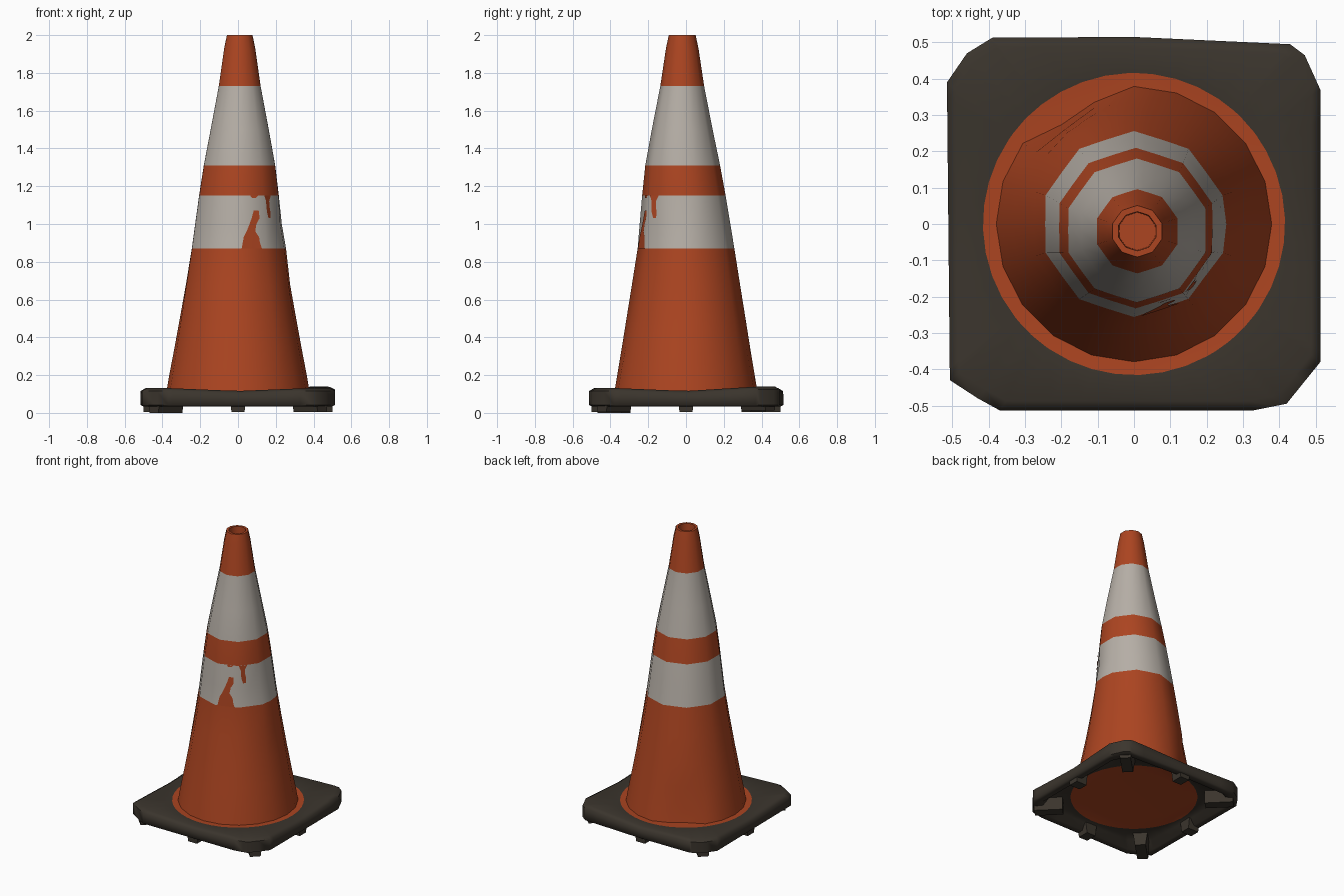
import bpy, bmesh, math
from mathutils import Vector

if "Cube" in bpy.data.objects:
    bpy.data.objects.remove(bpy.data.objects["Cube"])


def material(name, rgb):
    m = bpy.data.materials.new(name)
    m.diffuse_color = (*rgb, 1)
    m.use_nodes = True
    m.node_tree.nodes["Principled BSDF"].inputs["Base Color"].default_value = m.diffuse_color
    return m


ORANGE = material("cone_orange", (0.415, 0.059, 0.015))
WHITE = material("reflective_white", (0.47, 0.43, 0.385))
RUBBER = material("dark_rubber", (0.043, 0.035, 0.026))


def finish(bm, name, mats, angle=40, recalc=True):
    if recalc:
        bmesh.ops.recalc_face_normals(bm, faces=bm.faces)
    me = bpy.data.meshes.new(name)
    bm.to_mesh(me)
    bm.free()
    ob = bpy.data.objects.new(name, me)
    bpy.context.collection.objects.link(ob)
    for m in mats:
        me.materials.append(m)
    bpy.ops.object.select_all(action='DESELECT')
    ob.select_set(True)
    bpy.context.view_layer.objects.active = ob
    bpy.ops.object.shade_smooth_by_angle(angle=math.radians(angle))
    return ob


# Cone profile: height, radius
PROFILE = [(0.105, .380), (0.2, .364), (0.35, .339), (0.5, .315), (0.68, .286), (0.87, .256),
           (1.0, .240), (1.15, .221), (1.31, .198), (1.5, .161), (1.73, .116), (1.93, .086), (2.0, .071)]
N = 20
# Dents: angle, height, angular width, height width, depth
DENTS = [(119, 0.12, 13, 0.24, 0.055), (-26, 1.0, 10, 0.10, 0.014), (-5, 0.88, 12, 0.06, -0.012),
         (-62, 0.62, 10, 0.2, 0.012), (-25, 0.55, 10, 0.2, 0.012)]


def radius(z):
    for (z0, r0), (z1, r1) in zip(PROFILE, PROFILE[1:]):
        if z <= z1:
            return r0 + (r1 - r0) * (z - z0) / (z1 - z0)
    return PROFILE[-1][1]


def cone_vertex(col, z, r=None):
    deg = 90 + 360 * col / N
    r = radius(z) if r is None else r
    if col % 2:  # upper part becomes ten-sided
        r *= 1 - 0.045 * min(1, max(0, (z - 0.2) / 0.6))
    for da, dz, wa, wz, depth in DENTS:
        d = (deg - da + 180) % 360 - 180
        r -= depth * math.exp(-(d / wa) ** 2 - ((z - dz) / wz) ** 2)
    lean = min(1, max(0, (z - 0.87) / 0.5))
    a = math.radians(deg)
    return Vector((r * math.cos(a) + 0.009 * lean, r * math.sin(a) - 0.02 * lean, z))


def cone_point(deg, z, lift):
    col = ((deg - 90) % 360) * N / 360
    i = int(col)
    p = cone_vertex(i, z).lerp(cone_vertex(i + 1, z), col - i)
    a = math.radians(deg)
    return p + Vector((math.cos(a), math.sin(a), 0.15)) * lift


# Cone body with white bands and a shallow cup at the top
bm = bmesh.new()
rows = PROFILE + [(2.0, .054), (1.93, .052)]
rings = [[bm.verts.new(cone_vertex(c, z, r)) for c in range(N)] for z, r in rows]
for k in range(len(rows) - 1):
    zm = (rows[k][0] + rows[k + 1][0]) / 2
    for c in range(N):
        d = (c + 1) % N
        f = bm.faces.new((rings[k][c], rings[k][d], rings[k + 1][d], rings[k + 1][c]))
        f.material_index = 1 if 0.87 < zm < 1.15 or 1.31 < zm < 1.73 else 0
bm.faces.new(rings[-1])
finish(bm, "cone_body", [ORANGE, WHITE], recalc=False)


# Scraped patches on the lower band: rows of height, left x, right x on the front
def scrape(name, table):
    bm = bmesh.new()
    grid = []
    for z, x0, x1 in table:
        a0, a1 = [-90 + math.degrees(math.asin(x / (radius(z) * 0.98))) for x in (x0, x1)]
        grid.append([bm.verts.new(cone_point(a0 + (a1 - a0) * t / 4, z, 0.004)) for t in range(5)])
    for lo, hi in zip(grid, grid[1:]):
        for t in range(4):
            bm.faces.new((lo[t], lo[t + 1], hi[t + 1], hi[t]))
    finish(bm, name, [ORANGE], recalc=False)


scrape("scrape_low", [(0.87, .02, .125), (0.90, .025, .115), (0.93, .03, .11), (0.96, .045, .09),
                      (1.0, .06, .095), (1.03, .07, .11), (1.07, .08, .105)])
scrape("scrape_high", [(1.03, .16, .172), (1.06, .15, .172), (1.09, .145, .165),
                       (1.12, .142, .162), (1.15, .13, .17)])
scrape("scrape_small", [(1.138, .07, .09), (1.15, .06, .10)])

# Base plate outline, counter-clockwise from the right
OUT = [(.513, .37), (.47, .465), (.43, .495), (0, .515), (-.39, .513), (-.46, .47), (-.515, .39),
       (-.507, -.43), (-.43, -.48), (-.37, -.513), (.33, -.513), (.42, -.495), (.513, -.38)]


def outline_radius(a):
    dx, dy = math.cos(a), math.sin(a)
    best = 0
    for (x0, y0), (x1, y1) in zip(OUT, OUT[1:] + OUT[:1]):
        ex, ey = x1 - x0, y1 - y0
        den = dx * ey - dy * ex
        if abs(den) < 1e-9:
            continue
        t = (x0 * ey - y0 * ex) / den
        s = (x0 * dy - y0 * dx) / den
        if t > 0 and -1e-6 <= s <= 1 + 1e-6:
            best = max(best, t)
    return best


angles = sorted([math.radians(i * 9 + 2) for i in range(40)]
                + [math.atan2(y, x) % math.tau for x, y in OUT])
# Cross-section: ("c", radius) is a circle, ("o", scale) follows the outline
SECTION = [("c", .30, .108), ("c", .416, .110), ("o", .95, .116), ("o", 1, .100), ("o", 1, .042),
           ("o", .97, .033), ("o", .90, .036), ("o", .84, .072), ("c", .40, .088), ("c", .30, .09)]
bm = bmesh.new()
rings = []
for kind, s, z in SECTION:
    ring = []
    for a in angles:
        r = s if kind == "c" else s * outline_radius(a)
        x, y = r * math.cos(a), r * math.sin(a)
        z2 = z
        if kind == "o" and z > .06:  # corners curl up a little
            z2 += 0.016 * min(1, abs(x * y) / 0.19)
            if x > 0 and y > 0:
                z2 += 0.008 * min(1, x * y / 0.19)
        ring.append(bm.verts.new((x, y, z2)))
    rings.append(ring)
n = len(angles)
for k in range(len(rings) - 1):
    lo, hi = rings[k], rings[k + 1]
    for i in range(n):
        f = bm.faces.new((lo[i], lo[(i + 1) % n], hi[(i + 1) % n], hi[i]))
        f.material_index = 1 if k in (0, 8) else 0  # orange painted discs
for ring in (rings[0], rings[-1]):
    bm.faces.new(ring).material_index = 1
finish(bm, "base_plate", [RUBBER, ORANGE], 60)

# Eight rib feet under the base: four at the corners, four at mid-sides
bm = bmesh.new()
for i in range(8):
    a = math.radians(45 * i)
    r0, r1 = (0.45, 0.63) if i % 2 else (0.42, 0.50)
    u, v = Vector((math.cos(a), math.sin(a), 0)), Vector((-math.sin(a), math.cos(a), 0))
    lift = 0.012 if i == 1 else 0.004 if i != 5 else 0
    vs = [bm.verts.new(u * (r0 if j in (0, 3) else r1) + v * (w if j > 1 else -w) + Vector((0, 0, z)))
          for z, w in ((lift, .034), (0.088, .046)) for j in range(4)]
    for q in ((3, 2, 1, 0), (4, 5, 6, 7), (0, 1, 5, 4), (1, 2, 6, 5), (2, 3, 7, 6), (3, 0, 4, 7)):
        bm.faces.new([vs[k] for k in q])
finish(bm, "rib_feet", [RUBBER], 30)
